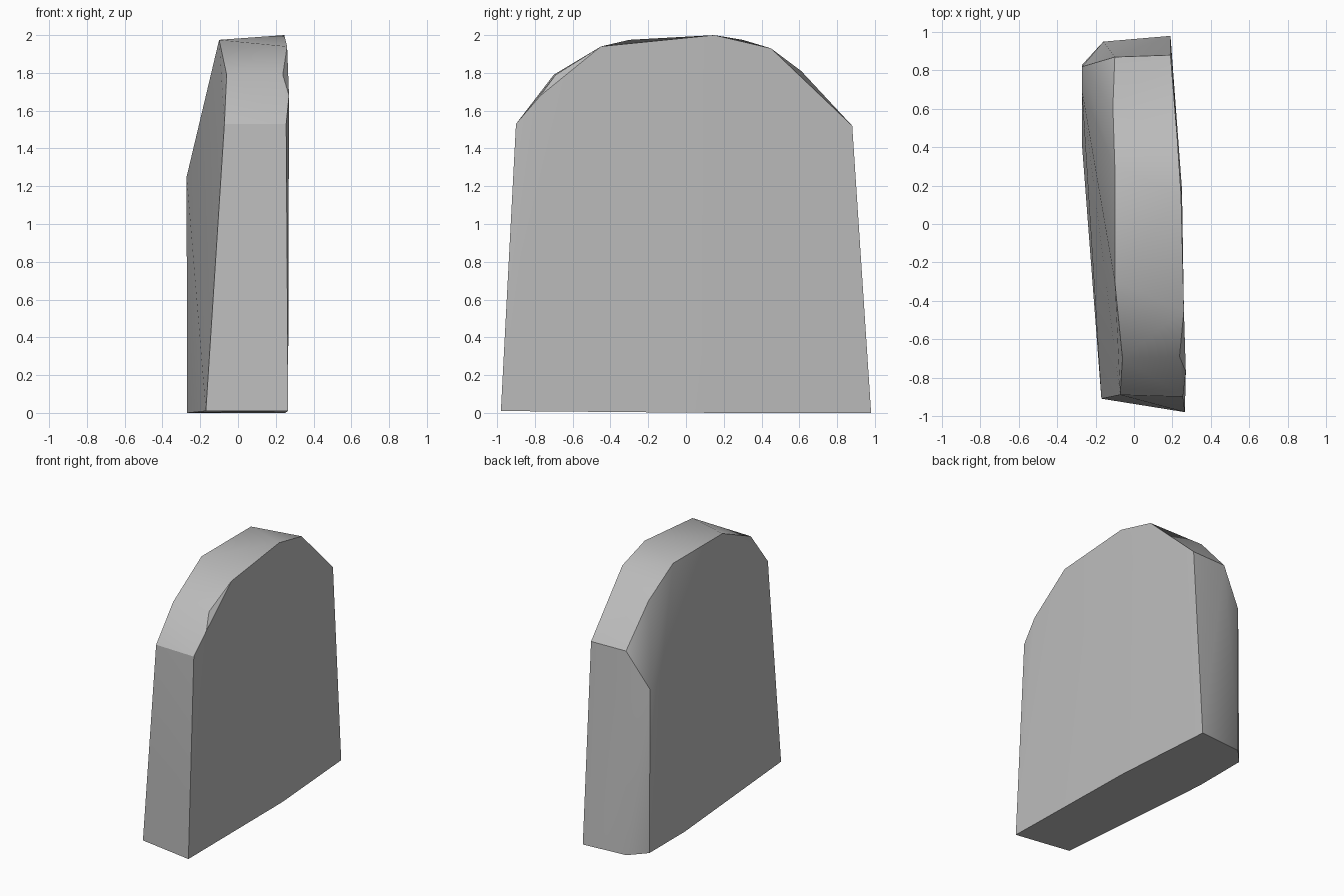
import bpy
import bmesh
import math

cube = bpy.data.objects.get("Cube")
if cube:
    bpy.data.objects.remove(cube, do_unlink=True)

# Plain grey stone
stone = bpy.data.materials.new("grey stone")
stone.use_nodes = True
grey = (0.5, 0.5, 0.5, 1)
stone.diffuse_color = grey
stone.node_tree.nodes["Principled BSDF"].inputs["Base Color"].default_value = grey

# Footprint, bulging on one side and chamfered at one corner
footprint = [
    (0.265, -0.98, 0.01), (0.25, 0.18, 0), (0.19, 0.98, 0),
    (-0.16, 0.95, 0), (-0.27, 0.83, 0), (-0.27, 0.4, 0), (-0.17, -0.91, 0.01),
]
# Arched rim of the left face, front to back
left_rim = [
    (0.255, -0.9, 1.53), (0.27, -0.77, 1.68), (0.237, -0.69, 1.79),
    (0.26, -0.45, 1.94), (0.245, 0.15, 2), (0.225, 0.45, 1.93), (0.19, 0.88, 1.52),
]
# Arched rim of the right face, front to back, then the bulge below it
right_rim = [
    (-0.072, -0.89, 1.53), (-0.06, -0.7, 1.79), (-0.1, -0.3, 1.975),
    (-0.1, 0.3, 1.975), (-0.11, 0.61, 1.81), (-0.1, 0.87, 1.52),
]
bulge = [(-0.27, 0.82, 1.25), (-0.272, 0.7, 1.25)]

# Wrap the rims into one rough-hewn slab
bm = bmesh.new()
for point in footprint + left_rim + right_rim + bulge:
    bm.verts.new(point)
bmesh.ops.convex_hull(bm, input=bm.verts[:])
loose = [v for v in bm.verts if not v.link_faces]
bmesh.ops.delete(bm, geom=loose, context="VERTS")
bmesh.ops.dissolve_limit(bm, angle_limit=math.radians(1),
                         verts=bm.verts[:], edges=bm.edges[:])
bmesh.ops.recalc_face_normals(bm, faces=bm.faces[:])
mesh = bpy.data.meshes.new("stone_slab")
bm.to_mesh(mesh)
bm.free()
mesh.materials.append(stone)

slab = bpy.data.objects.new("stone_slab", mesh)
bpy.context.collection.objects.link(slab)
bpy.ops.object.select_all(action="DESELECT")
slab.select_set(True)
bpy.context.view_layer.objects.active = slab
bpy.ops.object.shade_smooth_by_angle(angle=math.radians(30))
